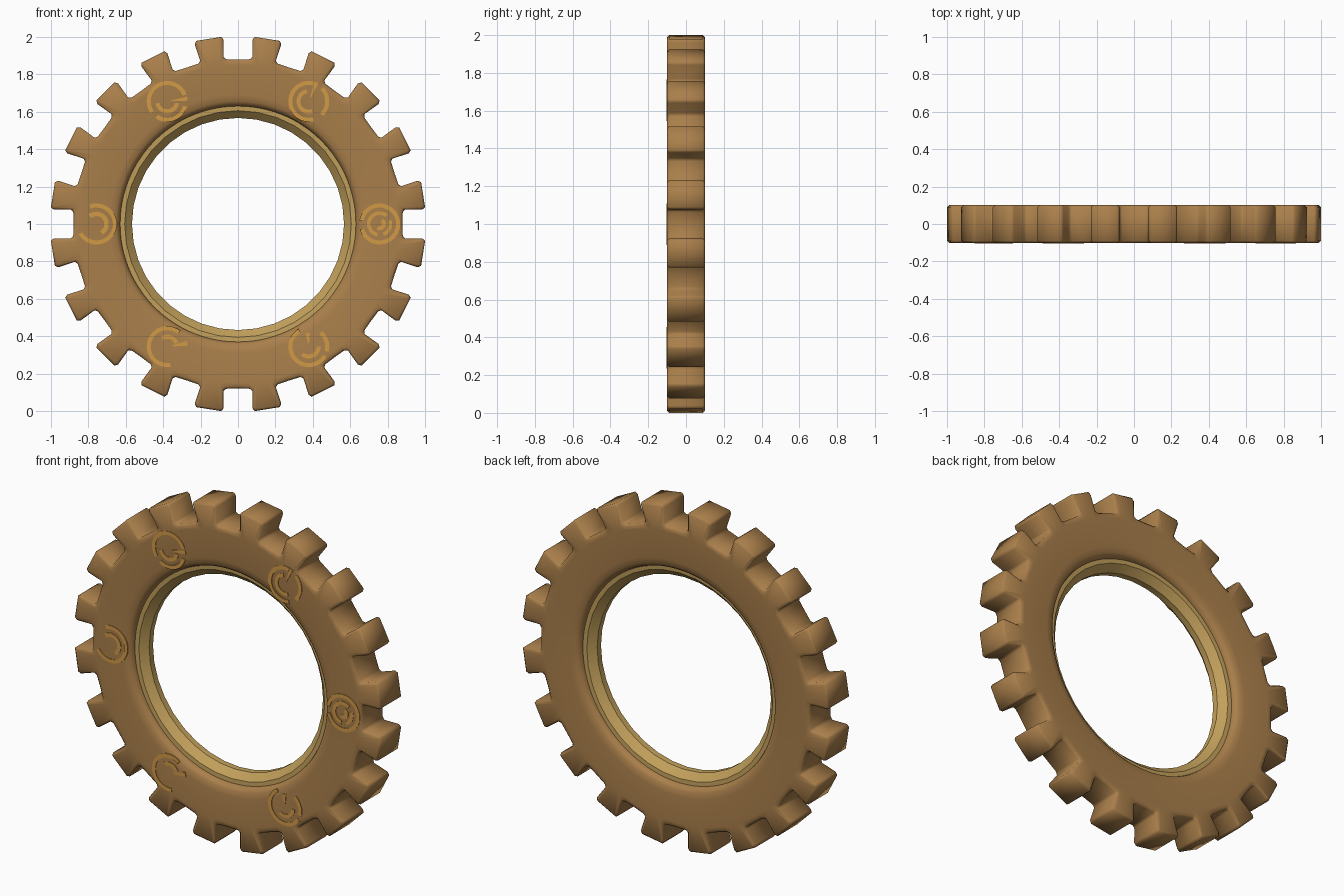
import bpy, bmesh, math

if "Cube" in bpy.data.objects:
    bpy.data.objects.remove(bpy.data.objects["Cube"])

def material(name, rgb):
    m = bpy.data.materials.new(name)
    m.diffuse_color = (*rgb, 1)
    m.use_nodes = True
    m.node_tree.nodes["Principled BSDF"].inputs["Base Color"].default_value = m.diffuse_color
    return m

BRONZE = material("bronze", (0.40, 0.212, 0.070))
GOLD = material("pale gold", (0.54, 0.35, 0.105))
ORANGE = material("orange inlay", (0.64, 0.32, 0.062))
CZ = 1.0  # height of the wheel axis

def finish(name, bm, mat, angle=35):
    bmesh.ops.recalc_face_normals(bm, faces=bm.faces)
    me = bpy.data.meshes.new(name)
    bm.to_mesh(me)
    bm.free()
    me.materials.append(mat)
    me.shade_smooth()
    me.set_sharp_from_angle(angle=math.radians(angle))
    ob = bpy.data.objects.new(name, me)
    bpy.context.collection.objects.link(ob)
    return ob

def skin(bm, loops, closed_loop=True):
    """Join point loops in order, and the last one back to the first."""
    vs = [[bm.verts.new(p) for p in lp] for lp in loops]
    n = len(vs[0])
    for i, a in enumerate(vs):
        b = vs[(i + 1) % len(vs)]
        for j in range(n if closed_loop else n - 1):
            k = (j + 1) % n
            bm.faces.new((a[j], a[k], b[k], b[j]))
    return vs

# --- Toothed wheel body: 20 flared teeth, (tangent, radius) points per tooth
TEETH = 20
ROOT_T = 0.88 * math.sin(math.radians(9))
ROOT_R = 0.88 * math.cos(math.radians(9))
half = [(-0.075, 0.880), (-0.063, 0.894), (-0.078, 0.985), (-0.068, 1.002)]
half_in = [(-0.075, 0.868), (-0.052, 0.880), (-0.066, 0.980), (-0.060, 0.990)]
half_ang = [-4.9, -3.6, -2.4, -1.2]

def outline(pts, tip, root, y):
    tooth = [(-ROOT_T * root / 0.88, ROOT_R * root / 0.88)] + pts + [(0, tip)]
    tooth += [(-t, r) for t, r in reversed(pts)]
    out = []
    for i in range(TEETH):
        a = math.radians(9 + i * 360 / TEETH)
        c, s = math.cos(a), math.sin(a)
        out += [(r * c - t * s, y, CZ + r * s + t * c) for t, r in tooth]
    return out

def circle(r, y):
    angs = [-9] + half_ang + [0] + [-a for a in reversed(half_ang)]
    out = []
    for i in range(TEETH):
        for d in angs:
            a = math.radians(9 + i * 360 / TEETH + d)
            out.append((r * math.cos(a), y, CZ + r * math.sin(a)))
    return out

def side(s):
    rings = [(0.63, 0.062), (0.638, 0.082), (0.655, 0.094), (0.69, 0.100), (0.85, 0.101)]
    return [circle(r, s * y) for r, y in rings] + [
        outline(half_in, 0.991, 0.868, s * 0.101),
        outline(half, 1.002, 0.88, s * 0.090)]

bm = bmesh.new()
skin(bm, side(-1) + side(1)[::-1])
finish("toothed_wheel", bm, BRONZE, 50)

# --- Inner rim: bevelled ring lining the hole
SEG = 36
profile = [(0.64, 0.060), (0.606, 0.058), (0.567, 0.018)]
profile = [(r, -y) for r, y in profile] + profile[::-1]
bm = bmesh.new()
skin(bm, [[(r * math.cos(j * math.tau / SEG), y, CZ + r * math.sin(j * math.tau / SEG))
           for j in range(SEG)] for r, y in profile])
finish("inner_rim", bm, GOLD, 30)

# --- Six round inlays on the front: broken rings and short spokes
Y0, Y1 = -0.098, -0.104

def arc_plate(bm, cx, cz, r0, r1, a0, a1):
    n = max(2, int((a1 - a0) / 12) + 1)
    angs = [math.radians(a0 + (a1 - a0) * i / (n - 1)) for i in range(n)]
    loops = [[(cx + r * math.cos(a), y, cz + r * math.sin(a)) for a in angs]
             for r, y in ((r0, Y0), (r1, Y0), (r1, Y1), (r0, Y1))]
    vs = skin(bm, loops, closed_loop=False)
    for e in (0, -1):
        bm.faces.new([lp[e] for lp in vs])

# (inner radius, outer radius, start angle, end angle)
inlays = [
    [(0.088, 0.110, -165, 170), (0.048, 0.068, 50, 260), (0.012, 0.034, -120, 60),
     (0.048, 0.068, -70, 20)],
    [(0.088, 0.110, 75, 285), (0.088, 0.110, -45, 45), (0.045, 0.066, 100, 290),
     (0.02, 0.11, 62, 74)],
    [(0.088, 0.110, 20, 215), (0.088, 0.110, 235, 345), (0.042, 0.064, 190, 350),
     (0.02, 0.11, 2, 14)],
    [(0.088, 0.110, -150, 110), (0.042, 0.066, -60, 130)],
    [(0.088, 0.110, 50, 280), (0.042, 0.064, 20, 120), (0.03, 0.11, 2, 16)],
    [(0.088, 0.110, 120, 330), (0.088, 0.110, -15, 50), (0.042, 0.064, 230, 360),
     (0.02, 0.075, 85, 105)],
]
for i, arcs in enumerate(inlays):
    a = math.radians(60 * i)
    bm = bmesh.new()
    for arc in arcs:
        arc_plate(bm, 0.757 * math.cos(a), CZ + 0.757 * math.sin(a), *arc)
    finish(f"front_inlay_{i + 1}", bm, ORANGE, 30)
